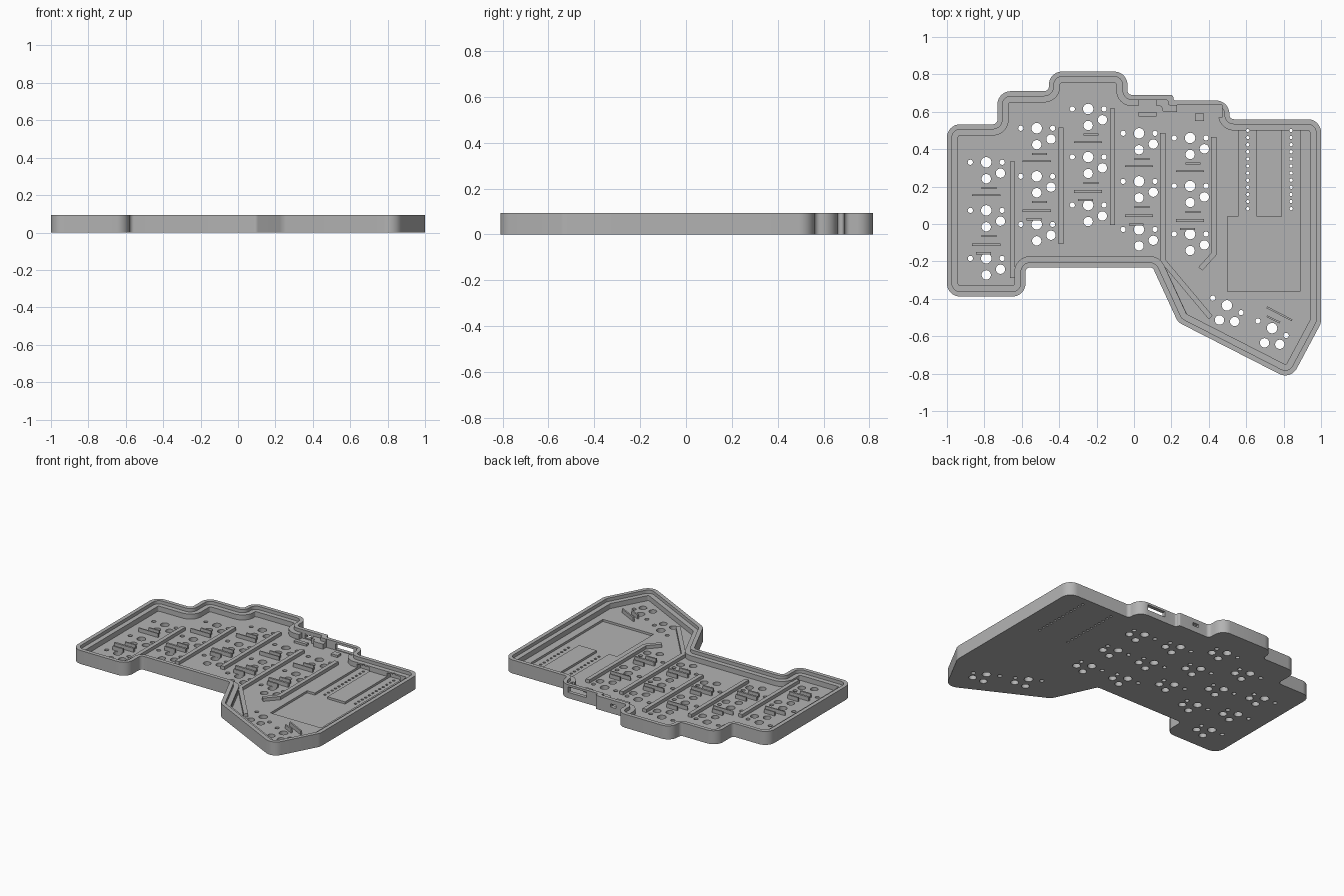
import bpy, bmesh, math
from mathutils import Vector, Matrix

cube = bpy.data.objects.get("Cube")
if cube:
    bpy.data.objects.remove(cube)

HEIGHT, LEDGE, FLOOR, RECESS = 0.093, 0.07, 0.035, 0.02
PITCH = 0.257

grey = bpy.data.materials.new("matte grey")
grey.use_nodes = True
colour = (0.45, 0.45, 0.45, 1)
grey.diffuse_color = colour
grey.node_tree.nodes["Principled BSDF"].inputs["Base Color"].default_value = colour

# Case outline, counter-clockwise, with square corners
outline = [Vector(p) for p in [
    (-1, -0.388), (-0.58, -0.388), (-0.58, -0.232), (0.1, -0.232), (0.235, -0.525),
    (0.838, -0.833), (1, -0.53), (1, 0.56), (0.51, 0.56), (0.51, 0.66), (0.21, 0.66),
    (0.21, 0.69), (-0.035, 0.69), (-0.035, 0.815), (-0.455, 0.815), (-0.455, 0.71),
    (-0.73, 0.71), (-0.73, 0.533), (-1, 0.533)]]


def rounded_outline(inset):
    """Parallel inset of the outline with arcs at its corners."""
    n, result = len(outline), []
    for i, p in enumerate(outline):
        a = (p - outline[i - 1]).normalized()
        b = (outline[(i + 1) % n] - p).normalized()
        turn = a.x * b.y - a.y * b.x
        na, nb = Vector((-a.y, a.x)), Vector((-b.y, b.x))
        corner = p + (na + nb) * inset / (1 + na.dot(nb))
        radius = max(0.07 - inset, 0.01) if turn > 0 else 0.025 + inset
        if abs(p.x - 0.21) < 0.01 and p.y > 0:
            radius = 0.012
        angle = math.atan2(turn, a.dot(b))
        cut = radius * abs(math.tan(angle / 2))
        side = 1 if turn > 0 else -1
        centre = corner - a * cut + na * radius * side
        start = corner - a * cut - centre
        for k in range(9):
            result.append(centre + Matrix.Rotation(angle * k / 8, 2) @ start)
    return result


def prism(bm, points, z0, z1):
    low = [bm.verts.new((p[0], p[1], z0)) for p in points]
    high = [bm.verts.new((p[0], p[1], z1)) for p in points]
    bm.faces.new(low[::-1])
    bm.faces.new(high)
    for i in range(len(points)):
        j = (i + 1) % len(points)
        bm.faces.new((low[i], low[j], high[j], high[i]))


def rect(x0, x1, y0, y1):
    return [(x0, y0), (x1, y0), (x1, y1), (x0, y1)]


def circle(centre, r, sides=20):
    return [(centre[0] + r * math.cos(math.tau * k / sides),
             centre[1] + r * math.sin(math.tau * k / sides)) for k in range(sides)]


def strip(path, width):
    """Constant-width band along an open path."""
    pts, left, right = [Vector(p) for p in path], [], []
    for i, p in enumerate(pts):
        dirs = []
        if i:
            dirs.append((p - pts[i - 1]).normalized())
        if i < len(pts) - 1:
            dirs.append((pts[i + 1] - p).normalized())
        d = sum(dirs, Vector((0, 0))).normalized()
        off = Vector((-d.y, d.x)) * width / 2 / d.dot(dirs[0])
        left.append(p + off)
        right.append(p - off)
    return right + left[::-1]


def make(name, solids):
    bm = bmesh.new()
    for points, z0, z1 in solids:
        prism(bm, points, z0, z1)
    bmesh.ops.recalc_face_normals(bm, faces=bm.faces[:])
    mesh = bpy.data.meshes.new(name)
    bm.to_mesh(mesh)
    bm.free()
    mesh.materials.append(grey)
    obj = bpy.data.objects.new(name, mesh)
    bpy.context.collection.objects.link(obj)
    return obj


def carve(target, solids):
    cutter = make("cutter", solids)
    cutter.hide_render = True
    mod = target.modifiers.new("carve", "BOOLEAN")
    mod.operation, mod.solver, mod.object = "DIFFERENCE", "EXACT", cutter
    bpy.context.view_layer.objects.active = target
    bpy.ops.object.modifier_apply(modifier=mod.name)
    bpy.data.objects.remove(cutter)


# Switch positions: five finger columns and two tilted thumb keys
columns = [(-0.79, 0.33), (-0.52, 0.512), (-0.245, 0.615), (0.027, 0.485), (0.3, 0.46)]
tilt = math.radians(-27)
switches = [(Vector((x, top - row * PITCH)), 0) for x, top in columns for row in range(3)]
switches += [(Vector((0.497, -0.435)), tilt), (Vector((0.738, -0.557)), tilt)]
holes = []
for centre, angle in switches:
    turn = Matrix.Rotation(angle, 2)
    for x, y, r in [(0, 0, 0.028), (0, -0.088, 0.025), (0.076, -0.058, 0.025),
                    (-0.085, 0, 0.014), (0.085, 0, 0.014)]:
        holes.append((circle(centre + turn @ Vector((x, y)), r), -0.1, 0.2))

# Controller pin holes
pins = [(circle((x, 0.5 - 0.038 * k), 0.009, 10), -0.1, 0.2)
        for x in (0.608, 0.84) for k in range(12)]

# Tray body: stepped rim, floor, controller recess, holes and port openings
case = make("case_tray", [(rounded_outline(0), 0, HEIGHT)])
carve(case, [(rounded_outline(0.027), LEDGE, 0.2)])
carve(case, [(rounded_outline(0.06), FLOOR, 0.2)])
recess = [(0.5, -0.36), (0.887, -0.36), (0.887, 0.535), (0.79, 0.535), (0.79, 0.04),
          (0.655, 0.04), (0.655, 0.535), (0.56, 0.535), (0.56, 0.04), (0.5, 0.04)]
carve(case, [(recess, RECESS, 0.06)])
carve(case, holes + pins)
carve(case, [(rect(0.025, 0.12, 0.575, 0.662), FLOOR, 0.2),
             (rect(0.23, 0.47, 0.57, 0.635), FLOOR, 0.2)])
carve(case, [(rect(0.05, 0.095, 0.64, 0.75), 0.042, 0.064),
             (rect(0.3, 0.44, 0.61, 0.75), 0.04, 0.078)])

# Ribs between the columns
rib_paths = [
    [(-0.65, -0.29), (-0.65, 0.335)],
    [(-0.39, -0.108), (-0.39, 0.515)],
    [(-0.115, -0.005), (-0.115, 0.617)],
    [(0.154, 0.487), (0.154, -0.195), (0.41, -0.5)],
    [(0.427, 0.465), (0.427, -0.16), (0.355, -0.24)],
]
make("column_ribs", [(strip(p, 0.028), FLOOR - 0.004, 0.058) for p in rib_paths])

# Diode holder fins beside the switches
fins = []
for x, top in columns:
    for x0, x1, y, t in [(-0.025, 0.055, -0.137, 0.01), (-0.075, 0.075, -0.177, 0.008),
                         (-0.025, 0.055, -0.395, 0.01), (-0.075, 0.075, -0.441, 0.014),
                         (-0.055, 0.025, -0.487, 0.012)]:
        fins.append((rect(x + x0, x + x1, top + y - t / 2, top + y + t / 2),
                     FLOOR - 0.004, 0.062))
for path in ([(0.71, -0.445), (0.845, -0.515)], [(0.71, -0.493), (0.78, -0.527)]):
    fins.append((strip(path, 0.01), FLOOR - 0.004, 0.062))
make("diode_fins", fins)

# Connector supports behind the rear wall, and the corner brace
make("port_supports", [
    (rect(0.025, 0.12, 0.575, 0.6), FLOOR - 0.004, 0.05),
    (rect(0.325, 0.375, 0.55, 0.59), FLOOR - 0.004, 0.05),
    (strip([(0.16, -0.24), (0.285, -0.51), (0.5, -0.62)], 0.02), FLOOR - 0.004, 0.06)])

# Smooth rounded corners, crisp edges
bpy.ops.object.select_all(action="DESELECT")
case.select_set(True)
bpy.context.view_layer.objects.active = case
bpy.ops.object.shade_smooth_by_angle(angle=math.radians(30))
